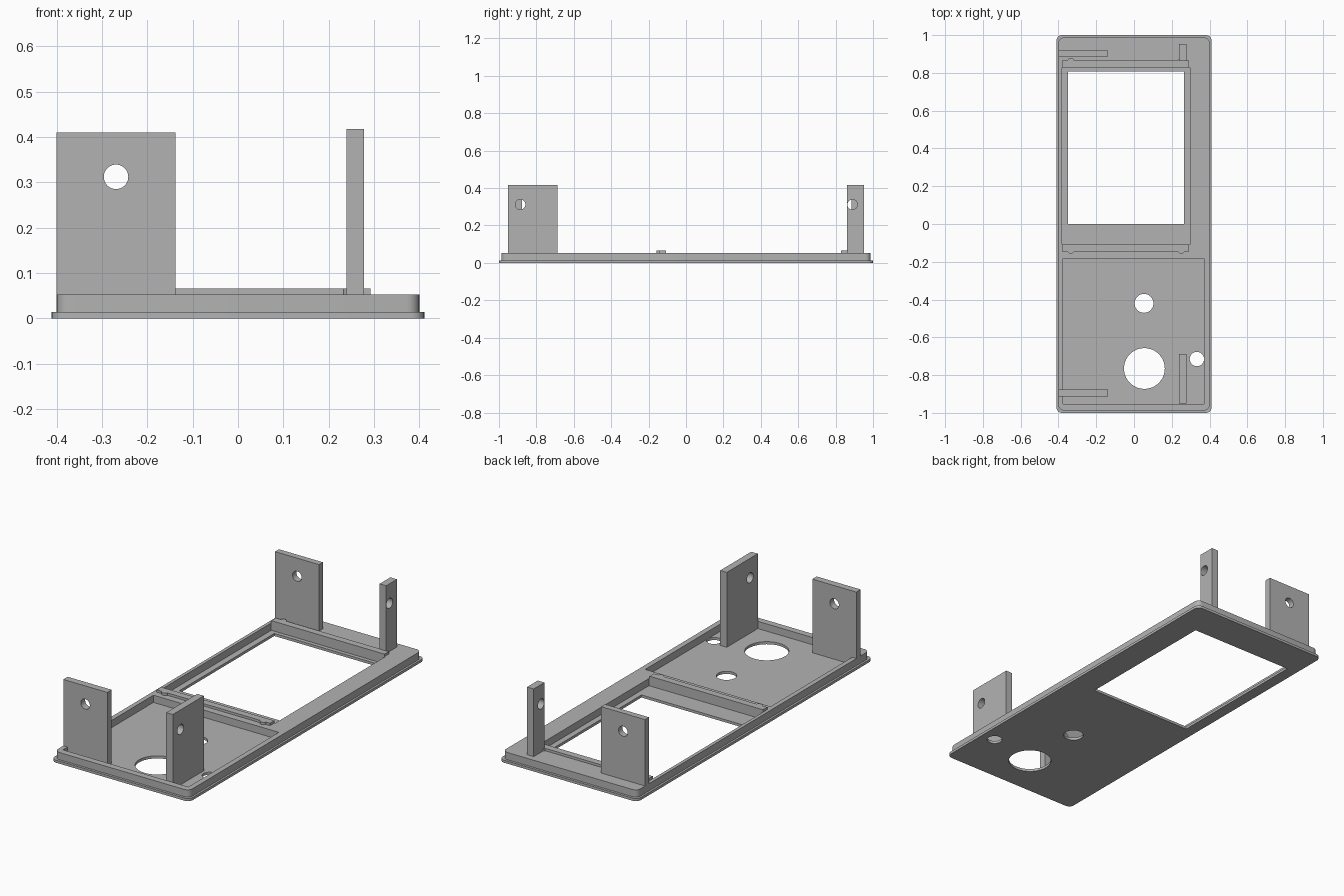
import bpy, bmesh, math
from mathutils import Matrix

if "Cube" in bpy.data.objects:
    bpy.data.objects.remove(bpy.data.objects["Cube"])

grey = bpy.data.materials.new("light grey plastic")
grey.diffuse_color = (0.45, 0.45, 0.45, 1)
grey.use_nodes = True
grey.node_tree.nodes["Principled BSDF"].inputs["Base Color"].default_value = grey.diffuse_color

# Axis maps from a profile's (u, v, depth) to the model's (x, y, z)
FLAT = Matrix.Identity(4)
FACE_Y = Matrix(((1, 0, 0, 0), (0, 0, -1, 0), (0, 1, 0, 0), (0, 0, 0, 1)))
FACE_X = Matrix(((0, 0, 1, 0), (1, 0, 0, 0), (0, 1, 0, 0), (0, 0, 0, 1)))


def rect(u0, u1, v0, v1, r=0.0, seg=6):
    """Rectangle outline, with rounded corners when r > 0."""
    if r == 0:
        return [(u0, v0), (u1, v0), (u1, v1), (u0, v1)]
    pts = []
    corners = [(u1 - r, v1 - r), (u0 + r, v1 - r), (u0 + r, v0 + r), (u1 - r, v0 + r)]
    for k, (cu, cv) in enumerate(corners):
        for i in range(seg + 1):
            a = math.pi / 2 * (k + i / seg)
            pts.append((cu + r * math.cos(a), cv + r * math.sin(a)))
    return pts


def circle(u, v, r, n=40):
    return [(u + r * math.cos(2 * math.pi * i / n), v + r * math.sin(2 * math.pi * i / n))
            for i in range(n)]


def slab(name, loops, w0, w1, axes=FLAT):
    """Extrude an outline with holes from depth w0 to w1."""
    curve = bpy.data.curves.new(name + "_profile", 'CURVE')
    curve.dimensions = '2D'
    curve.fill_mode = 'BOTH'
    curve.extrude = (w1 - w0) / 2
    for loop in loops:
        spline = curve.splines.new('POLY')
        spline.points.add(len(loop) - 1)
        for p, (u, v) in zip(spline.points, loop):
            p.co = (u, v, 0, 1)
        spline.use_cyclic_u = True
    temp = bpy.data.objects.new(name + "_profile", curve)
    bpy.context.collection.objects.link(temp)
    bpy.context.view_layer.update()
    deps = bpy.context.evaluated_depsgraph_get()
    mesh = bpy.data.meshes.new_from_object(temp.evaluated_get(deps))
    bpy.data.objects.remove(temp)
    bpy.data.curves.remove(curve)

    bm = bmesh.new()
    bm.from_mesh(mesh)
    bmesh.ops.remove_doubles(bm, verts=bm.verts, dist=1e-5)
    bmesh.ops.transform(bm, verts=bm.verts,
                        matrix=axes @ Matrix.Translation((0, 0, (w0 + w1) / 2)))
    bmesh.ops.recalc_face_normals(bm, faces=bm.faces)
    bm.to_mesh(mesh)
    bm.free()
    mesh.name = name
    mesh.materials.clear()
    mesh.materials.append(grey)
    obj = bpy.data.objects.new(name, mesh)
    bpy.context.collection.objects.link(obj)
    bpy.ops.object.select_all(action='DESELECT')
    obj.select_set(True)
    bpy.context.view_layer.objects.active = obj
    bpy.ops.object.shade_smooth_by_angle(angle=math.radians(30))
    return obj


FLOOR, RIM, STRIP = 0.014, 0.053, 0.066

# Thin face plate with screen window and three round holes
slab("face_plate", [
    rect(-0.411, 0.411, -1, 1, 0.03),
    rect(-0.349, 0.265, 0.0, 0.807),
    circle(0.053, -0.42, 0.05),
    circle(0.055, -0.765, 0.108),
    circle(0.333, -0.715, 0.038)], 0, FLOOR)

# Raised rim around the screen recess and the control recess
slab("raised_rim", [
    rect(-0.4, 0.4, -0.987, 0.987, 0.028),
    rect(-0.382, 0.296, -0.108, 0.828),
    rect(-0.375, 0.371, -0.952, -0.183)], FLOOR, RIM)

# Retaining strips at both ends of the screen recess, with small round nubs
for end, y0, y1, nub_y in (("front", -0.145, -0.108, -0.14), ("rear", 0.828, 0.865, 0.861)):
    slab(end + "_strip", [rect(-0.382, 0.292, y0, y1)], RIM, STRIP)
    for side, x in (("left", -0.335), ("right", 0.25)):
        slab(f"{end}_{side}_nub", [circle(x, nub_y, 0.018, 20)], RIM, STRIP)

# Wide mounting tabs on the left, facing front and back
for end, y0, y1 in (("front", -0.913, -0.876), ("rear", 0.886, 0.919)):
    slab(end + "_tab", [rect(-0.4, -0.138, FLOOR, 0.41), circle(-0.269, 0.312, 0.027)],
         -y1, -y0, FACE_Y)

# Mounting fins on the right, facing sideways
for end, y0, y1, hole_y in (("front", -0.951, -0.688, -0.886), ("rear", 0.862, 0.953, 0.89)):
    slab(end + "_fin", [rect(y0, y1, FLOOR, 0.417), circle(hole_y, 0.312, 0.027)],
         0.239, 0.278, FACE_X)
